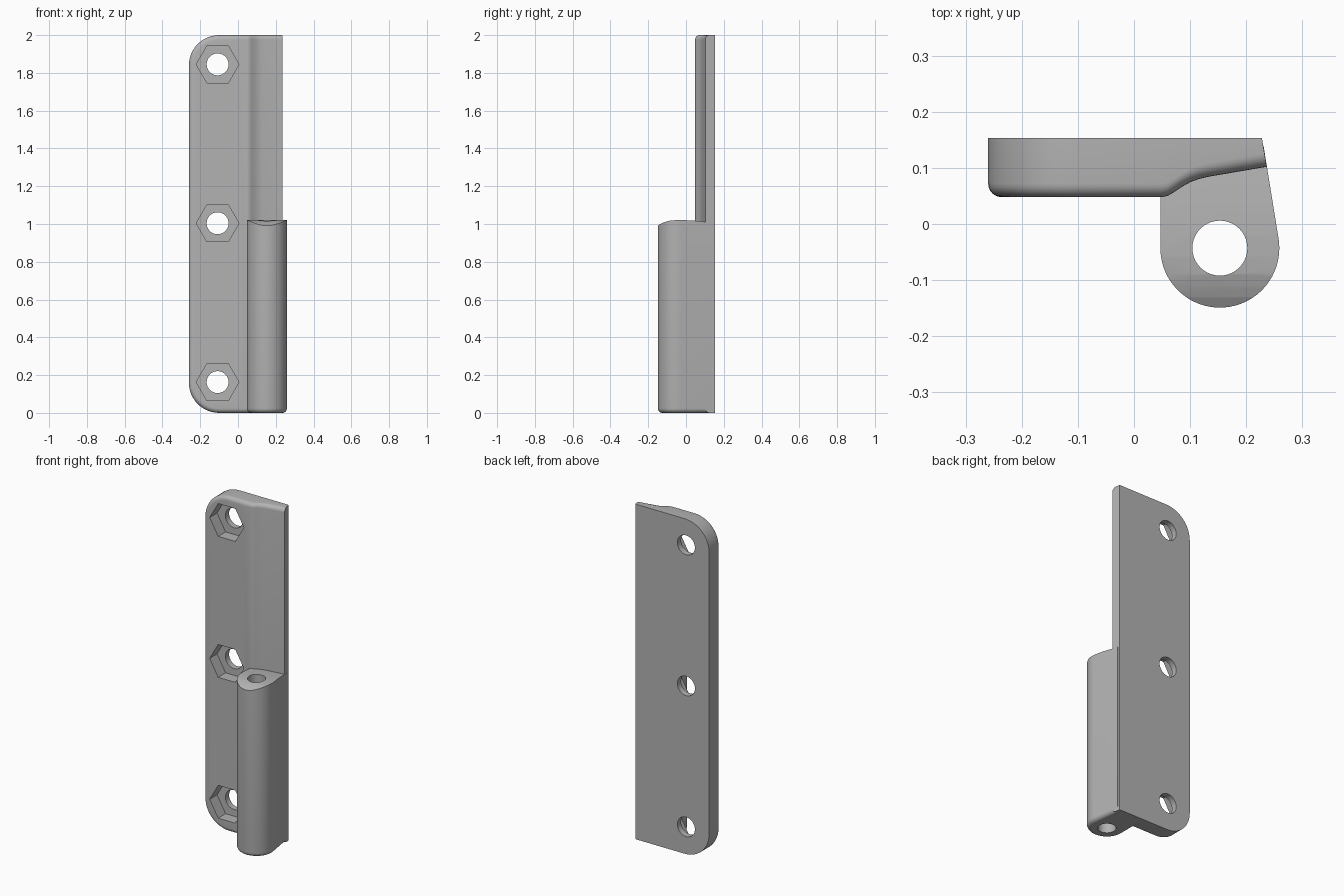
import bpy, bmesh
from math import sin, cos, pi, radians

if "Cube" in bpy.data.objects:
    bpy.data.objects.remove(bpy.data.objects["Cube"], do_unlink=True)

steel = bpy.data.materials.new("plain_grey")
steel.use_nodes = True
GREY = (0.45, 0.45, 0.45, 1)
steel.diffuse_color = GREY
steel.node_tree.nodes["Principled BSDF"].inputs["Base Color"].default_value = GREY


def loft(name, rings, mirrored_cap=False):
    """Solid through equal-length rings; the first cap may be made of strips."""
    bm = bmesh.new()
    vs = [[bm.verts.new(p) for p in ring] for ring in rings]
    n = len(rings[0])
    for a, b in zip(vs, vs[1:]):
        for i in range(n):
            j = (i + 1) % n
            bm.faces.new((a[i], a[j], b[j], b[i]))
    if mirrored_cap:
        first = vs[0]
        for i in range(n // 2 - 1):
            bm.faces.new((first[i], first[i + 1], first[n - 2 - i], first[n - 1 - i]))
    else:
        bm.faces.new(vs[0])
    bm.faces.new(vs[-1])
    bmesh.ops.recalc_face_normals(bm, faces=bm.faces)
    mesh = bpy.data.meshes.new(name)
    bm.to_mesh(mesh)
    bm.free()
    mesh.materials.append(steel)
    ob = bpy.data.objects.new(name, mesh)
    bpy.context.collection.objects.link(ob)
    return ob


def combine(target, tool, operation):
    """Apply a boolean and remove the tool."""
    tool.hide_render = True
    mod = target.modifiers.new("cut", "BOOLEAN")
    mod.operation, mod.object, mod.solver = operation, tool, "EXACT"
    bpy.context.view_layer.objects.active = target
    bpy.ops.object.modifier_apply(modifier=mod.name)
    bpy.data.objects.remove(tool, do_unlink=True)


def circle(n, r):
    return [(r * cos(2 * pi * i / n), r * sin(2 * pi * i / n)) for i in range(n)]


def right_edge(y):
    return 0.228 + (BACK - y) * 0.168


LEFT, FRONT, BACK, HEIGHT = -0.26, 0.048, 0.153, 2.0
CORNER, FILLET, STEPS = 0.16, 0.024, 6
ANGLES = [pi / 2 * k / STEPS for k in range(STEPS + 1)]

# Flat leaf: rounded left corners, filleted front edge, thinner on the right
step = [(LEFT + CORNER, FRONT), (0.05, FRONT), (0.06, 0.05), (0.07, 0.056),
        (0.085, 0.066), (0.1, 0.0745), (0.115, 0.08), (0.13, 0.0838), (0.236, 0.102)]


def leaf_ring(inset, depth, back=False):
    half = []
    for x, y in reversed(step):
        y = BACK if back else y + depth
        half.append((right_edge(y) if x == step[-1][0] else x, y, inset))
    y = BACK if back else FRONT + depth
    r = CORNER - inset
    for k in range(1, 13):
        a = pi / 2 * k / 12
        half.append((LEFT + CORNER - r * sin(a), y, CORNER - r * cos(a)))
    return half + [(x, y, HEIGHT - z) for x, y, z in reversed(half)]


rings = [leaf_ring(FILLET * (1 - sin(a)), FILLET * (1 - cos(a))) for a in ANGLES]
leaf = loft("hinge_leaf", rings + [leaf_ring(0, 0, True)], True)

# Pin barrel with one straight and one slanted side, rounded at the bottom
PIN_X, PIN_Y, BARREL_R, ROOT = 0.153, -0.043, 0.106, 0.14


def barrel_ring(inset, z):
    r = BARREL_R - inset
    pts = [(right_edge(ROOT) + 0.0006 - inset, ROOT, z)]
    for k in range(41):
        a = radians(9.5 - 189.5 * k / 40)
        pts.append((PIN_X + r * cos(a), PIN_Y + r * sin(a), z))
    return pts + [(PIN_X - r, ROOT, z)]


rings = [barrel_ring(FILLET * (1 - sin(a)), FILLET * (1 - cos(a))) for a in ANGLES]
barrel = loft("pin_barrel", rings + [barrel_ring(0, 1.1)])

# Crowned barrel top, falling away to the front
crown = [(-0.2, 0.94), (-0.16, 0.983), (-0.15, 0.991), (-0.13, 1.003), (-0.11, 1.011),
         (-0.09, 1.017), (-0.06, 1.02), (-0.02, 1.021), (0.04, 1.018), (0.1, 1.011),
         (0.2, 1.0), (0.2, 1.2), (-0.2, 1.2)]
combine(barrel, loft("crown_cutter", [[(x, y, z) for y, z in crown] for x in (0, 0.4)]),
        "DIFFERENCE")
combine(leaf, barrel, "UNION")

# Pin bore
bore = [[(PIN_X + u, PIN_Y + v, z) for u, v in circle(40, 0.049)] for z in (-0.1, 1.2)]
combine(leaf, loft("bore_cutter", bore), "DIFFERENCE")

# Three screw holes with hexagonal nut pockets
for z in (0.163, 1.004, 1.845):
    for sides, radius, deep in ((6, 0.113, 0.118), (40, 0.058, 0.3)):
        hole = [[(-0.108 + u, y, z + v) for u, v in circle(sides, radius)]
                for y in (-0.05, deep)]
        combine(leaf, loft("screw_cutter", hole), "DIFFERENCE")

# Smooth curved surfaces, keep corners crisp
bpy.ops.object.select_all(action="DESELECT")
leaf.select_set(True)
bpy.context.view_layer.objects.active = leaf
bpy.ops.object.shade_smooth_by_angle(angle=radians(30))
